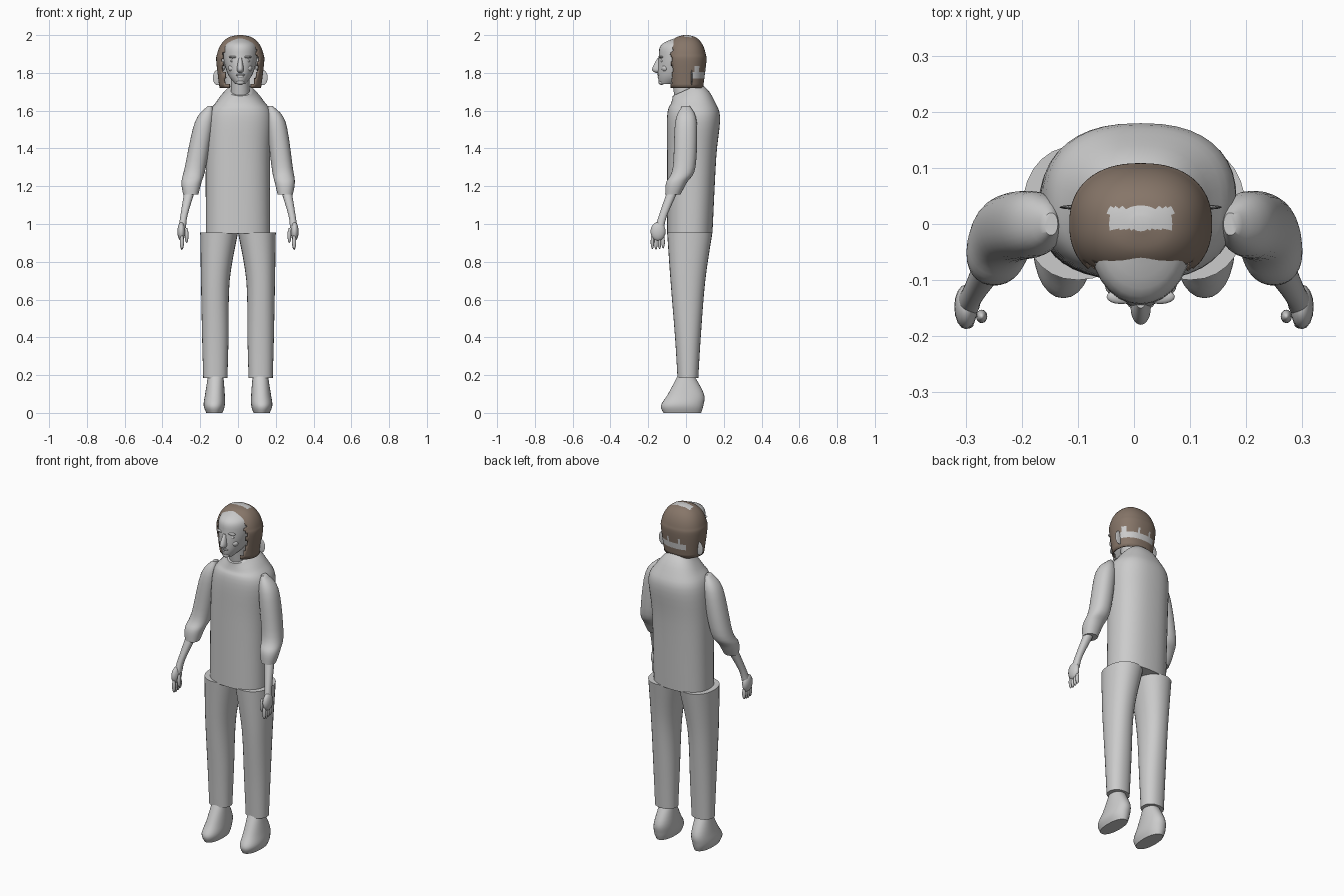
import bpy, bmesh, math
from mathutils import Vector

default_cube = bpy.data.objects.get("Cube")
if default_cube:
    bpy.data.objects.remove(default_cube, do_unlink=True)


def material(name, red, green, blue):
    mat = bpy.data.materials.new(name)
    mat.use_nodes = True
    color = (red, green, blue, 1)
    mat.diffuse_color = color
    shader = next(node for node in mat.node_tree.nodes if node.type == "BSDF_PRINCIPLED")
    shader.inputs["Base Color"].default_value = color
    return mat


GREY = material("pale grey", 0.6, 0.6, 0.6)
BROWN = material("hair brown", 0.24, 0.18, 0.14)


def finish(name, bm, materials):
    mesh = bpy.data.meshes.new(name)
    bm.to_mesh(mesh)
    bm.free()
    obj = bpy.data.objects.new(name, mesh)
    bpy.context.collection.objects.link(obj)
    for mat in materials:
        mesh.materials.append(mat)
    bpy.ops.object.select_all(action="DESELECT")
    obj.select_set(True)
    bpy.context.view_layer.objects.active = obj
    bpy.ops.object.shade_smooth_by_angle(angle=math.radians(45))
    return obj


def spline(before, start, end, after, t):
    """Smooth blend from start to end, guided by the neighbouring values."""
    slope_in, slope_out = (end - before) / 2, (after - start) / 2
    ease = t * t * (3 - 2 * t)
    rest = 1 - t
    return (start + (end - start) * ease
            + slope_in * t * rest * rest - slope_out * t * t * rest)


def loft_mesh(rings, sides=28, power=2, steps=5):
    """Closed skin over level rings of (z, x, y, half width, half depth)."""
    padded = [rings[0], *rings, rings[-1]]
    smooth = [[spline(*values, step / steps) for values in zip(*group)]
              for group in zip(padded, padded[1:], padded[2:], padded[3:])
              for step in range(steps)]
    smooth.append(rings[-1])
    bm = bmesh.new()
    loops = []
    for z, x, y, width, depth in smooth:
        loop = []
        for i in range(sides):
            c, s = math.cos(math.tau * i / sides), math.sin(math.tau * i / sides)
            loop.append(bm.verts.new((
                x + width * math.copysign(abs(c) ** (2 / power), c),
                y + depth * math.copysign(abs(s) ** (2 / power), s), z)))
        loops.append(loop)
    for low, high in zip(loops, loops[1:]):
        for i in range(sides):
            bm.faces.new((low[i - 1], low[i], high[i], high[i - 1]))
    bm.faces.new(loops[0])
    bm.faces.new(loops[-1])
    bmesh.ops.recalc_face_normals(bm, faces=bm.faces)
    return bm


def loft(name, rings, **options):
    return finish(name, loft_mesh(rings, **options), [GREY])


def blob(name, center, radii):
    bm = bmesh.new()
    bmesh.ops.create_uvsphere(bm, u_segments=16, v_segments=10, radius=1)
    for vert in bm.verts:
        vert.co = Vector(center) + vert.co * Vector(radii)
    return finish(name, bm, [GREY])


def ramp(value, start, end):
    return min(1, max(0, (value - start) / (end - start)))


# Shirt body, with the collar dipping at the front
MID = 0.012
body = loft_mesh([
    (0.95, 0, 0.02, 0.17, 0.12), (1.35, 0, 0.03, 0.17, 0.13),
    (1.57, MID, 0.04, 0.17, 0.14), (1.65, MID, 0.03, 0.12, 0.11),
    (1.71, MID, 0, 0.06, 0.07)], sides=40, power=2.4)
for vert in body.verts:
    vert.co.z += vert.co.y * ramp(vert.co.z, 1.62, 1.7) * 0.45
finish("shirt_body", body, [GREY])

# Neck, head and face
loft("neck", [(1.6, MID, 0, 0.05, 0.05), (1.8, MID, -0.02, 0.05, 0.06)])
loft("head", [
    (1.74, MID, -0.1, 0.025, 0.04), (1.79, MID, -0.05, 0.064, 0.1),
    (1.88, MID, -0.03, 0.09, 0.115), (1.95, MID, -0.03, 0.08, 0.1),
    (1.99, MID, -0.01, 0.02, 0.03)])
loft("nose", [
    (1.8, MID, -0.14, 0.01, 0.02), (1.82, MID, -0.15, 0.018, 0.03),
    (1.88, MID, -0.14, 0.008, 0.01)])
blob("upper_lip", (MID, -0.143, 1.79), (0.024, 0.01, 0.006))
blob("lower_lip", (MID, -0.14, 1.778), (0.02, 0.01, 0.007))
blob("chin", (MID, -0.13, 1.75), (0.022, 0.016, 0.014))
for side, label in ((-1, "right"), (1, "left")):
    def face_blob(part, out, y, z, radii):
        blob(label + part, (MID + side * out, y, z), radii)

    face_blob("_brow", 0.035, -0.13, 1.884, (0.026, 0.013, 0.007))
    face_blob("_eye", 0.035, -0.125, 1.863, (0.016, 0.01, 0.008))
    face_blob("_cheek", 0.04, -0.11, 1.825, (0.024, 0.02, 0.02))
    face_blob("_ear", 0.09, -0.035, 1.845, (0.013, 0.02, 0.034))
    face_blob("_hair_flap", 0.12, 0.03, 1.775, (0.025, 0.004, 0.04))

# Hair shell: a dome over straight sides
dome = [(1.72, MID, 0, 0.11, 0.09)]
for step in range(6):
    angle = step * 0.3
    reach = math.cos(angle) ** 0.8
    dome.append((1.86 + 0.14 * math.sin(angle), MID, 0, 0.127 * reach, 0.108 * reach))
hair = loft_mesh(dome, sides=64, power=2.3)

# Open the hair over the face and neck, with bare patches at crown and nape
opening = []
for face in hair.faces:
    x, y, z = face.calc_center_median()
    ragged = math.sin(x * 90 + z * 140) * 0.006
    over_face = y < ragged - 0.076 and z < ragged + 1.95
    if over_face or z < 1.7201:
        opening.append(face)
    crown = z > 1.985 and -0.01 < y < 0.03 and -0.045 < x < 0.07
    nape = y > 0.03 and x > -0.06 and 1.765 < z < 1.805 + 3 * ragged
    face.material_index = int(crown or nape)
bmesh.ops.delete(hair, geom=opening, context="FACES")
thickness = finish("hair", hair, [BROWN, GREY]).modifiers.new("thickness", "SOLIDIFY")
thickness.thickness = 0.008
thickness.offset = -1
thickness.material_offset = 1

# Limb profiles, for the left side
LIMBS = {
    "sleeve": [
        (1.155, 0.25, -0.07, 0.04, 0.04), (1.22, 0.247, -0.05, 0.053, 0.055),
        (1.3, 0.23, -0.01, 0.056, 0.06), (1.54, 0.19, 0, 0.05, 0.057),
        (1.625, 0.16, 0, 0.012, 0.02)],
    "forearm": [
        (0.98, 0.295, -0.14, 0.02, 0.024), (1.05, 0.285, -0.12, 0.019, 0.022),
        (1.2, 0.25, -0.06, 0.03, 0.03)],
    "trouser_leg": [
        (0.185, 0.12, 0.01, 0.064, 0.055), (0.4, 0.12, 0.01, 0.07, 0.068),
        (0.7, 0.12, 0.01, 0.076, 0.092), (0.955, 0.1, 0.02, 0.1, 0.12)],
    "shoe": [
        (0, 0.125, -0.02, 0.043, 0.1), (0.04, 0.126, -0.02, 0.056, 0.112),
        (0.1, 0.122, 0, 0.052, 0.095), (0.2, 0.118, 0, 0.04, 0.042)],
}

# Arms, hands, legs and shoes on both sides, the shoulders set a little to the left
for side, label in ((-1, "right"), (1, "left")):
    for part, profile in LIMBS.items():
        rings = [(z, side * x + MID * ramp(z, 1.2, 1.5), *rest) for z, x, *rest in profile]
        loft(f"{label}_{part}", rings, power=2.2)
    blob(label + "_palm", (side * 0.3, -0.148, 0.96), (0.021, 0.04, 0.05))
    blob(label + "_thumb", (side * 0.272, -0.165, 0.94), (0.01, 0.012, 0.04))
    for finger in range(4):
        length = 0.042 - 0.004 * abs(finger - 1)
        blob(f"{label}_finger_{finger + 1}",
             (side * 0.297, finger * 0.019 - 0.178, 0.905), (0.011, 0.009, length))
